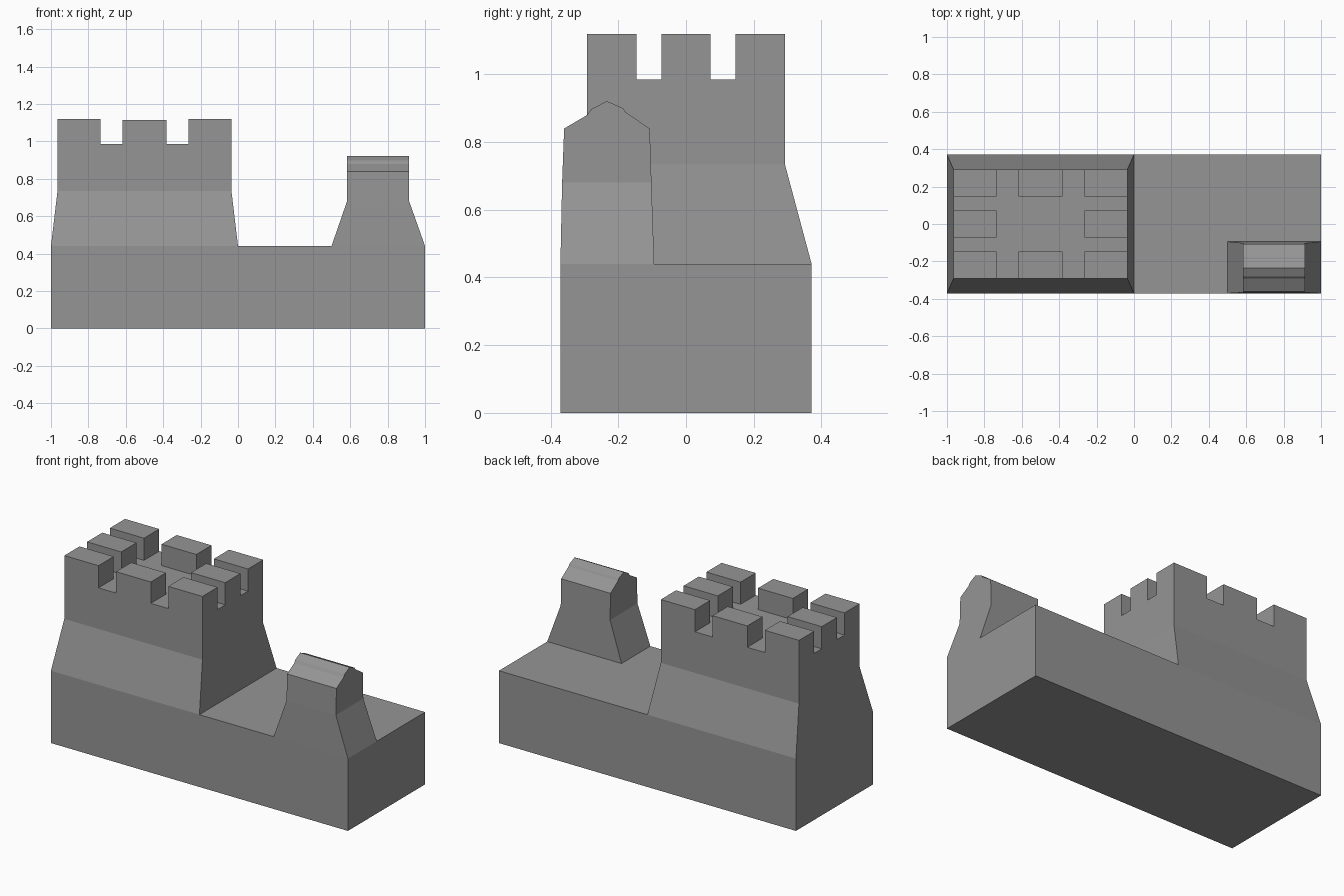
import bpy, bmesh

if "Cube" in bpy.data.objects:
    bpy.data.objects.remove(bpy.data.objects["Cube"])

stone = bpy.data.materials.new("grey_stone")
stone.diffuse_color = (0.3, 0.3, 0.3, 1)
stone.use_nodes = True
stone.node_tree.nodes["Principled BSDF"].inputs["Base Color"].default_value = stone.diffuse_color


def finish(name, bm):
    bmesh.ops.recalc_face_normals(bm, faces=bm.faces)
    mesh = bpy.data.meshes.new(name)
    bm.to_mesh(mesh)
    bm.free()
    mesh.materials.append(stone)
    ob = bpy.data.objects.new(name, mesh)
    bpy.context.collection.objects.link(ob)
    return ob


def loft(name, sections):
    """Stack of rectangles (x0, x1, y0, y1, z), joined and capped."""
    bm = bmesh.new()
    rings = [[bm.verts.new((x, y, z)) for x, y in
              ((x0, y0), (x1, y0), (x1, y1), (x0, y1))]
             for x0, x1, y0, y1, z in sections]
    for a, b in zip(rings, rings[1:]):
        for i in range(4):
            j = (i + 1) % 4
            bm.faces.new((a[i], a[j], b[j], b[i]))
    bm.faces.new(rings[0][::-1])
    bm.faces.new(rings[-1])
    return finish(name, bm)


def box(name, x0, x1, y0, y1, z0, z1):
    return loft(name, [(x0, x1, y0, y1, z0), (x0, x1, y0, y1, z1)])


def prism_x(name, profile, x0, x1):
    """Extrude a (y, z) profile along x."""
    bm = bmesh.new()
    face = bm.faces.new([bm.verts.new((x0, y, z)) for y, z in profile])
    ext = bmesh.ops.extrude_face_region(bm, geom=[face], use_keep_orig=True)
    moved = [v for v in ext["geom"] if isinstance(v, bmesh.types.BMVert)]
    bmesh.ops.translate(bm, verts=moved, vec=(x1 - x0, 0, 0))
    return finish(name, bm)


# Long block base
box("base", -1, 1, -0.371, 0.371, 0, 0.44)

# Large tower with flared foot
loft("tower", [(-1, 0, -0.371, 0.371, 0.44),
               (-0.965, -0.035, -0.292, 0.292, 0.735),
               (-0.965, -0.035, -0.292, 0.292, 0.985)])

# Battlements: three by three blocks without the centre
xs = [(-0.965, -0.735), (-0.617, -0.383), (-0.265, -0.035)]
ys = [(-0.292, -0.146), (-0.073, 0.073), (0.146, 0.292)]
for i, (x0, x1) in enumerate(xs):
    for j, (y0, y1) in enumerate(ys):
        if (i, j) != (1, 1):
            top = 1.115 if i == 1 else 1.12
            box(f"battlement_{i}_{j}", x0, x1, y0, y1, 0.985, top)

# Small turret with flared foot
loft("turret", [(0.5, 1, -0.371, -0.094, 0.44),
                (0.583, 0.915, -0.366, -0.102, 0.68),
                (0.583, 0.915, -0.36, -0.107, 0.84)])

# Pitched roof with raised ridge cap
prism_x("turret_roof", [(-0.36, 0.84), (-0.292, 0.88), (-0.28, 0.897),
                        (-0.234, 0.921), (-0.186, 0.9), (-0.178, 0.888),
                        (-0.107, 0.84)], 0.583, 0.915)
